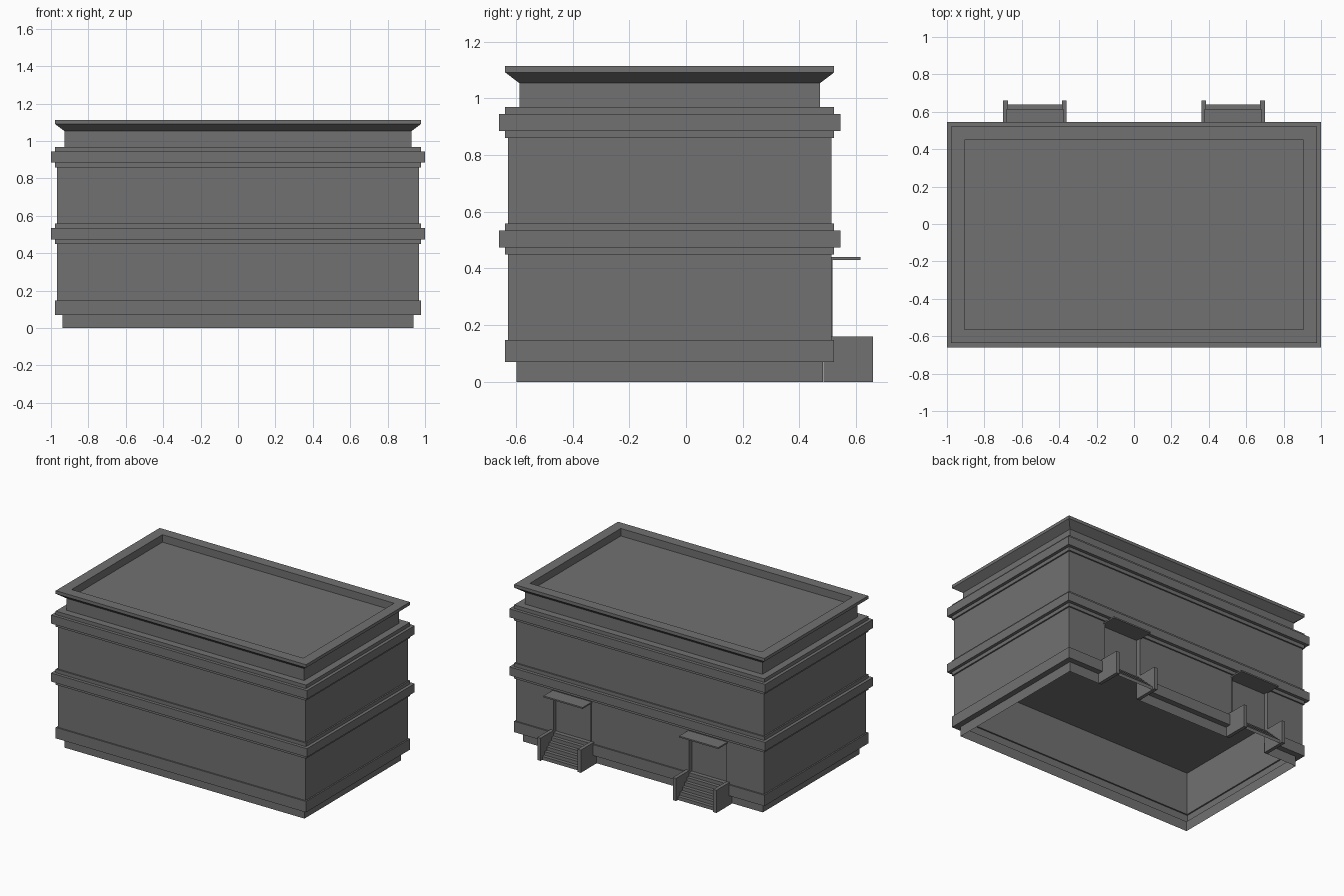
import bpy, bmesh

if "Cube" in bpy.data.objects:
    bpy.data.objects.remove(bpy.data.objects["Cube"])

CY = -0.0575         # building centre in y
HX, HY = 0.968, 0.57  # half size of the plain walls

# Dark grey used on every part
dark = bpy.data.materials.new("dark_grey")
dark.diffuse_color = (0.166, 0.166, 0.166, 1)
dark.use_nodes = True
dark.node_tree.nodes["Principled BSDF"].inputs["Base Color"].default_value = dark.diffuse_color


def finish(name, bm):
    bmesh.ops.recalc_face_normals(bm, faces=bm.faces)
    me = bpy.data.meshes.new(name)
    bm.to_mesh(me)
    bm.free()
    me.materials.append(dark)
    ob = bpy.data.objects.new(name, me)
    bpy.context.collection.objects.link(ob)
    return ob


def tiers(name, profile, cap=False, cut=None):
    """Loft rectangles; profile = (outward offset from wall, z)."""
    bm = bmesh.new()
    prev = None
    for e, z in profile:
        ring = [bm.verts.new((sx * (HX + e), CY + sy * (HY + e), z))
                for sx, sy in ((-1, -1), (1, -1), (1, 1), (-1, 1))]
        if prev:
            for i in range(4):
                j = (i + 1) % 4
                bm.faces.new((prev[i], prev[j], ring[j], ring[i]))
        prev = ring
    if cap:
        bm.faces.new(prev)
    if cut:
        cut(bm)
    return finish(name, bm)


def box(name, x0, x1, y0, y1, z0, z1):
    bm = bmesh.new()
    bmesh.ops.create_cube(bm, size=1)
    for v in bm.verts:
        v.co = (x1 if v.co.x > 0 else x0, y1 if v.co.y > 0 else y0,
                z1 if v.co.z > 0 else z0)
    return finish(name, bm)


def strip(name, profile, x0, x1):
    """Sweep a (y, z) line across x."""
    bm = bmesh.new()
    pairs = [[bm.verts.new((x, y, z)) for x in (x0, x1)] for y, z in profile]
    for a, b in zip(pairs, pairs[1:]):
        bm.faces.new((a[0], a[1], b[1], b[0]))
    return finish(name, bm)


DX0, DX1 = 0.385, 0.675   # doorway width range
DZ = 0.43                 # doorway head
SILL = 0.145


def cut_doors(bm):
    """Open the two doorways in the back wall of the ground storey."""
    planes = [((x, 0, 0), (1, 0, 0)) for x in (-DX1, -DX0, DX0, DX1)]
    planes.append(((0, 0, DZ), (0, 0, 1)))
    for co, no in planes:
        bmesh.ops.bisect_plane(bm, geom=bm.verts[:] + bm.edges[:] + bm.faces[:],
                               plane_co=co, plane_no=no)
    gone = []
    for f in bm.faces:
        c = f.calc_center_median()
        if c.y > 0.45 and DX0 < abs(c.x) < DX1 and c.z < DZ:
            gone.append(f)
    bmesh.ops.delete(bm, geom=gone, context='FACES')


# Stepped string course, reused at two heights
def course(z):
    return [(0, z), (0.01, z), (0.01, z + 0.025), (0.032, z + 0.025),
            (0.032, z + 0.085), (0.01, z + 0.085), (0.01, z + 0.11), (0, z + 0.11)]


# Ground storey: plinth, base band and wall, open underneath
tiers("ground_storey", [(-0.03, 0), (-0.03, 0.07), (0.01, 0.07), (0.01, 0.147),
                        (0, 0.147), (0, 0.449)], cut=cut_doors)

# Upper storey, parapet, flared cornice and sunken roof
tiers("upper_storey_and_roof", course(0.449) + course(0.859) + [
    (-0.04, 0.969), (-0.04, 1.053), (0.01, 1.091), (0.01, 1.113),
    (-0.063, 1.113), (-0.063, 1.06)], cap=True)

# Ground storey ceiling
tiers("ground_ceiling", [(0, 0.449)], cap=True)

WALL = CY + HY
BACK = 0.485
STEPS = 6

for side, s in (("right", 1), ("left", -1)):
    x0, x1 = sorted((s * DX0, s * DX1))
    # Stair treads and risers running up into the door recess
    path = [(0.64, 0)]
    run = (0.64 - 0.515) / (STEPS - 1)
    for i in range(STEPS):
        z = SILL * (i + 1) / STEPS
        y = 0.64 - run * i
        path += [(y, z), (y - run if i < STEPS - 1 else BACK, z)]
    # Door panel and recess head continue the same strip
    path += [(BACK, DZ), (WALL, DZ)]
    strip("stairs_and_door_" + side, path, x0, x1)
    for end, x, d in (("a", x0, -1), ("b", x1, 1)):
        # Stair cheek wall
        lo, hi = sorted((x, x + d * 0.025))
        box(f"stair_cheek_{side}_{end}", lo, hi, BACK, 0.66, 0, 0.16)
        # Door jamb, slightly proud of the wall
        lo, hi = sorted((x, x + d * 0.006))
        box(f"door_jamb_{side}_{end}", lo, hi, BACK, WALL + 0.004, SILL, DZ)
    # Flat canopy over the door
    box("canopy_" + side, x0 - 0.008, x1 + 0.008, WALL - 0.002, 0.615, DZ, DZ + 0.01)
